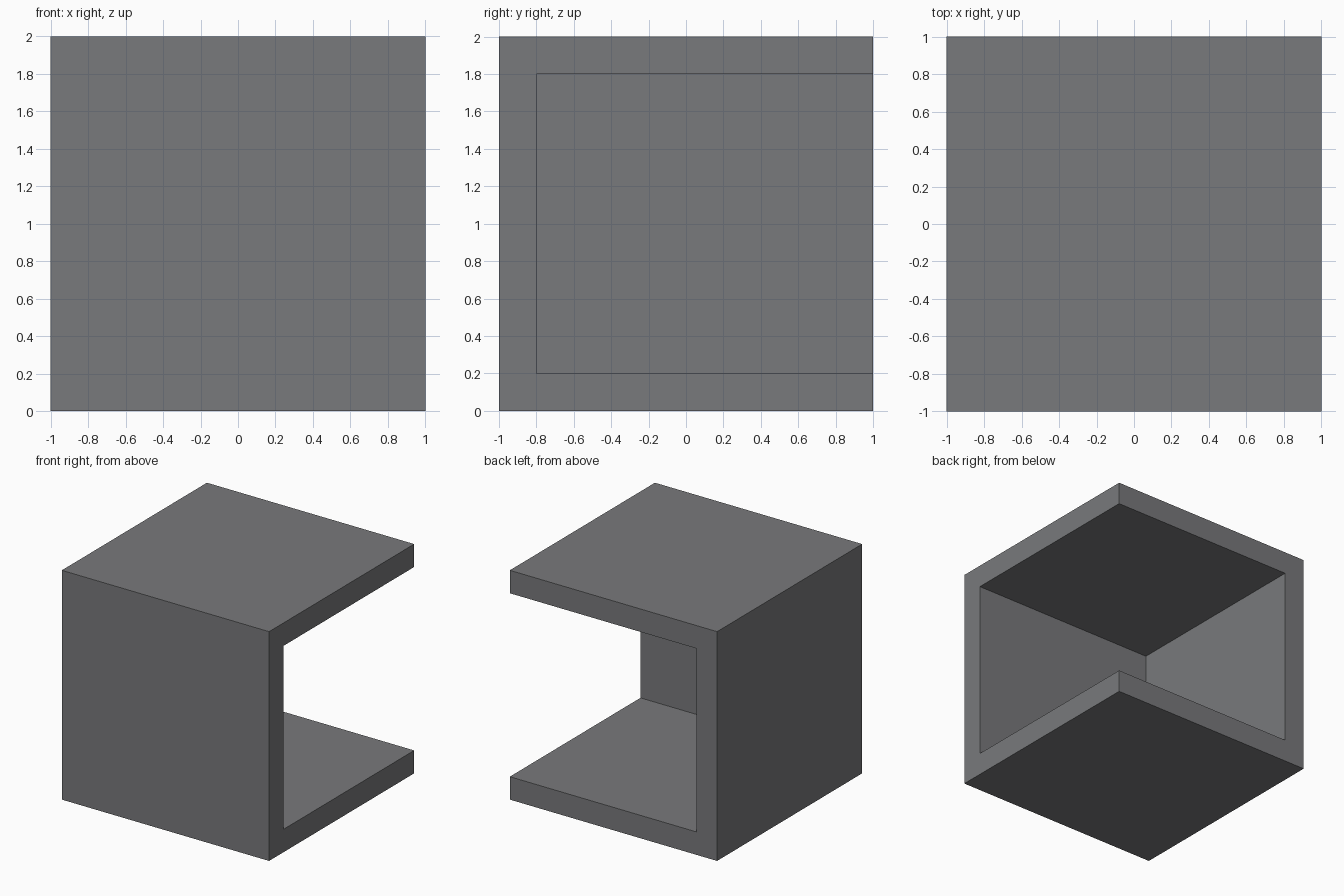
import bpy

if "Cube" in bpy.data.objects:
    bpy.data.objects.remove(bpy.data.objects["Cube"])

SIZE = 2.0
WALL = 0.2


def box(name, lo, hi):
    """Axis-aligned box between two corners."""
    centre = [(a + b) / 2 for a, b in zip(lo, hi)]
    bpy.ops.mesh.primitive_cube_add(size=1, location=centre)
    ob = bpy.context.object
    ob.name = name
    ob.scale = [b - a for a, b in zip(lo, hi)]
    bpy.ops.object.transform_apply(location=True, rotation=False, scale=True)
    return ob


grey = bpy.data.materials.new("mid_grey")
grey.diffuse_color = (0.19, 0.192, 0.2, 1)
grey.use_nodes = True
grey.node_tree.nodes["Principled BSDF"].inputs["Base Color"].default_value = grey.diffuse_color

# Solid block, standing on the ground
h = SIZE / 2
shell = box("open_corner_box", (-h, -h, 0), (h, h, SIZE))
shell.data.materials.append(grey)

# Hollow it, leaving front wall, left wall, floor and roof (open at right and back)
cutter = box("hollow_cutter", (-h + WALL, -h + WALL, WALL), (h + 1, h + 1, SIZE - WALL))
cutter.data.materials.append(grey)
cutter.hide_render = True

cut = shell.modifiers.new("hollow", "BOOLEAN")
cut.operation = "DIFFERENCE"
cut.solver = "EXACT"
cut.object = cutter
bpy.context.view_layer.objects.active = shell
bpy.ops.object.modifier_apply(modifier=cut.name)
bpy.data.objects.remove(cutter)
